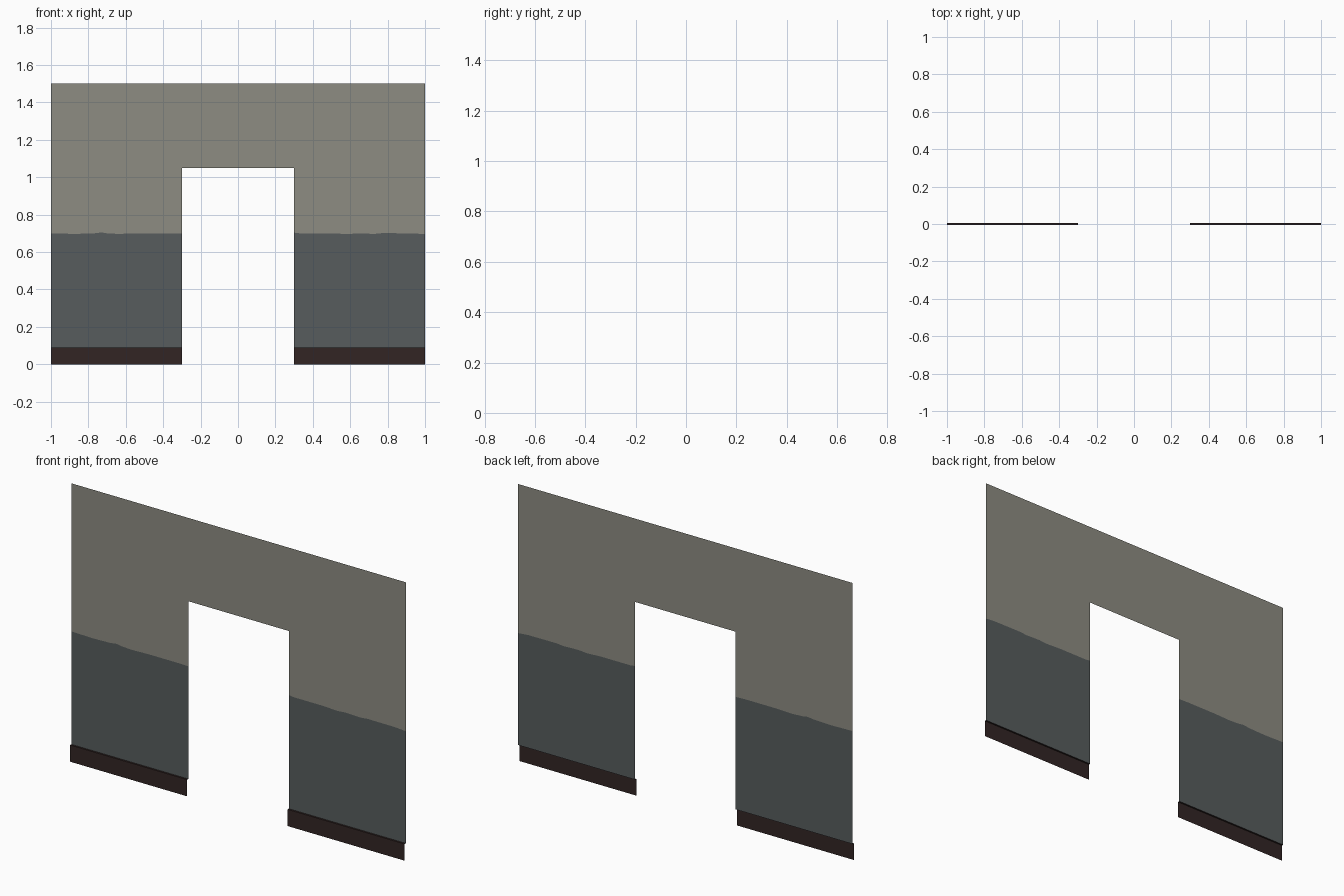
import bpy, bmesh

if "Cube" in bpy.data.objects:
    bpy.data.objects.remove(bpy.data.objects["Cube"])

WALL_Y, BOARD_Y = 0.005, -0.005
TOP, LINTEL, BOARD_TOP = 1.5, 1.05, 0.09


def material(name, rgb):
    """Flat colour from 0-255 sRGB."""
    m = bpy.data.materials.new(name)
    lin = [((c / 255 + 0.055) / 1.055) ** 2.4 for c in rgb]
    m.diffuse_color = (*lin, 1)
    m.use_nodes = True
    m.node_tree.nodes["Principled BSDF"].inputs["Base Color"].default_value = m.diffuse_color
    return m


plaster = material("warm grey plaster", (141, 140, 130))
paint = material("slate grey paint", (87, 92, 93))
wood = material("dark brown wood", (50, 37, 36))


def sheet(name, polygons, mat):
    """Open sheet mesh made from polygons of 3D points."""
    bm = bmesh.new()
    for poly in polygons:
        bm.faces.new([bm.verts.new(p) for p in poly])
    bmesh.ops.remove_doubles(bm, verts=bm.verts, dist=1e-5)
    mesh = bpy.data.meshes.new(name)
    bm.to_mesh(mesh)
    bm.free()
    mesh.materials.append(mat)
    obj = bpy.data.objects.new(name, mesh)
    bpy.context.collection.objects.link(obj)


def strips(line, low, high):
    """Upright quads facing -y between two height functions of the line."""
    return [[(a[0], WALL_Y, low(a)), (b[0], WALL_Y, low(b)),
             (b[0], WALL_Y, high(b)), (a[0], WALL_Y, high(a))]
            for a, b in zip(line, line[1:])]


# Slightly wavering paint edge on each side of the doorway
left = [(-1, .70), (-.87, .697), (-.77, .70), (-.73, .705), (-.70, .70),
        (-.64, .697), (-.54, .70), (-.36, .70), (-.3, .698)]
right = [(.3, .704), (.33, .70), (.5, .70), (.59, .696), (.64, .70),
         (.73, .697), (.77, .701), (.94, .70), (1, .695)]

# Upper plaster: both sides of the doorway and the part above it
upper = []
for line in (left, right):
    upper += strips(line, lambda p: p[1], lambda p: TOP)
upper += strips([(-.3, 0), (.3, 0)], lambda p: LINTEL, lambda p: TOP)
sheet("upper_wall", upper, plaster)

for side, line in (("left", left), ("right", right)):
    # Painted lower wall
    sheet(side + "_lower_wall",
          strips(line, lambda p: BOARD_TOP, lambda p: p[1]), paint)
    # Skirting board: front face and top ledge, open at the ends and back
    x0, x1 = line[0][0], line[-1][0]
    sheet(side + "_skirting_board", [
        [(x0, BOARD_Y, 0), (x1, BOARD_Y, 0),
         (x1, BOARD_Y, BOARD_TOP), (x0, BOARD_Y, BOARD_TOP)],
        [(x0, BOARD_Y, BOARD_TOP), (x1, BOARD_Y, BOARD_TOP),
         (x1, WALL_Y, BOARD_TOP), (x0, WALL_Y, BOARD_TOP)]], wood)
